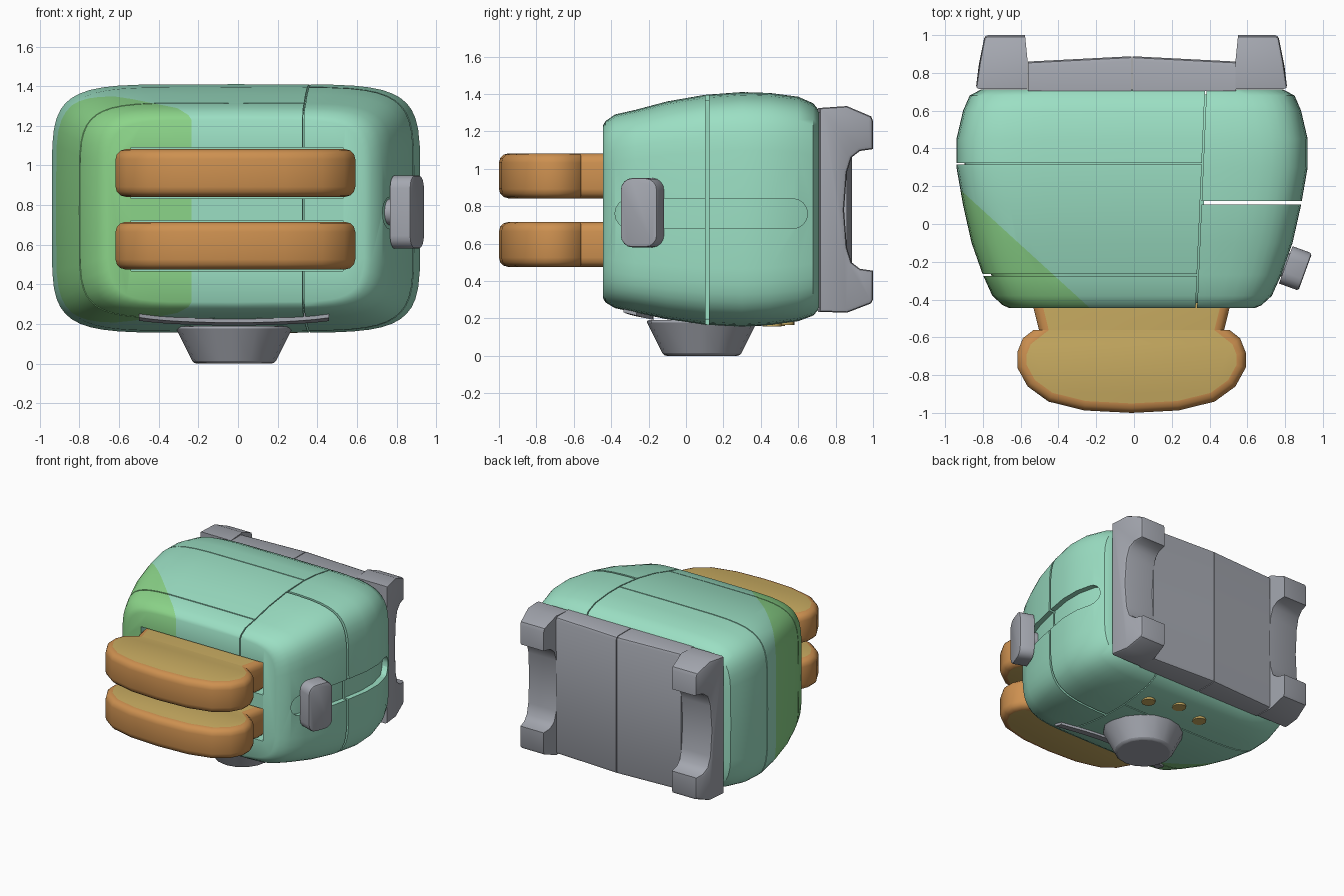
import bpy, bmesh, math
from mathutils import Vector

if "Cube" in bpy.data.objects:
    bpy.data.objects.remove(bpy.data.objects["Cube"])


def material(name, rgb):
    m = bpy.data.materials.new(name)
    m.diffuse_color = (*rgb, 1)
    m.use_nodes = True
    m.node_tree.nodes["Principled BSDF"].inputs["Base Color"].default_value = m.diffuse_color
    return m


MINT = material("mint", (0.33, 0.74, 0.55))
LIME = material("lime", (0.26, 0.66, 0.25))
GREY = material("grey", (0.37, 0.385, 0.43))
CRUST = material("crust", (0.61, 0.28, 0.08))
CRUMB = material("crumb", (0.58, 0.41, 0.12))


def finish(name, bm, mats, smooth=True):
    bmesh.ops.recalc_face_normals(bm, faces=bm.faces[:])
    me = bpy.data.meshes.new(name)
    bm.to_mesh(me)
    bm.free()
    for m in mats:
        me.materials.append(m)
    ob = bpy.data.objects.new(name, me)
    bpy.context.collection.objects.link(ob)
    if smooth:
        shade(ob)
    return ob


def shade(ob):
    bpy.ops.object.select_all(action='DESELECT')
    ob.select_set(True)
    bpy.context.view_layer.objects.active = ob
    bpy.ops.object.shade_smooth_by_angle(angle=math.radians(35))


def prism(pts, axis, lo, hi):
    """Extrude a 2D outline along x (points are y,z) or z (points are x,y)."""
    bm = bmesh.new()
    put = (lambda u, v, w: (w, u, v)) if axis == 'x' else (lambda u, v, w: (u, v, w))
    a = [bm.verts.new(put(u, v, lo)) for u, v in pts]
    b = [bm.verts.new(put(u, v, hi)) for u, v in pts]
    n = len(pts)
    bm.faces.new(a)
    bm.faces.new(b)
    for i in range(n):
        bm.faces.new((a[i], a[(i + 1) % n], b[(i + 1) % n], b[i]))
    bmesh.ops.recalc_face_normals(bm, faces=bm.faces[:])
    return bm


def bevel(bm, edges, width, segs):
    bmesh.ops.bevel(bm, geom=edges, offset=width, segments=segs, profile=0.5, affect='EDGES')


def box(x0, x1, y0, y1, z0, z1):
    return prism([(x0, y0), (x1, y0), (x1, y1), (x0, y1)], 'z', z0, z1)


# Body stations along y: y, half width, low z, high z
ST = [(-.445, .65, .31, 1.23), (-.43, .685, .285, 1.255), (-.38, .74, .255, 1.29),
      (-.27, .79, .23, 1.315), (-.1, .85, .195, 1.36), (.1, .895, .165, 1.395),
      (.3, .93, .155, 1.41), (.45, .93, .163, 1.405), (.6, .895, .185, 1.385),
      (.68, .86, .215, 1.35), (.712, .80, .25, 1.31)]
CX, POW, RING = -0.01, 6, 48


def loft(scale=1.0):
    bm = bmesh.new()
    rings = []
    for y, hx, lo, hi in ST:
        ring = []
        for i in range(RING):
            t = 2 * math.pi * i / RING
            c, s = math.cos(t), math.sin(t)
            px = math.copysign(abs(c) ** (2 / POW), c) * hx * scale
            pz = math.copysign(abs(s) ** (2 / POW), s) * (hi - lo) / 2 * scale
            ring.append(bm.verts.new((CX + px, .13 + (y - .13) * scale, (lo + hi) / 2 + pz)))
        rings.append(ring)
    for a, b in zip(rings, rings[1:]):
        for i in range(RING):
            j = (i + 1) % RING
            bm.faces.new((a[i], a[j], b[j], b[i]))
    bm.faces.new(rings[0])
    bm.faces.new(rings[-1])
    bmesh.ops.recalc_face_normals(bm, faces=bm.faces[:])
    return bm


def bottom(x, y):
    """Height of the body's underside."""
    for p, q in zip(ST, ST[1:]):
        if p[0] <= y <= q[0]:
            f = (y - p[0]) / (q[0] - p[0])
            hx, lo, hi = [p[k] + f * (q[k] - p[k]) for k in (1, 2, 3)]
            r = (1 - min(1, abs((x - CX) / hx)) ** POW) ** (1 / POW)
            return (lo + hi) / 2 - (hi - lo) / 2 * r


def slice_off(bm, co, no):
    bmesh.ops.bisect_plane(bm, geom=bm.verts[:] + bm.edges[:] + bm.faces[:], dist=1e-5,
                           plane_co=co, plane_no=no, clear_outer=True)
    bmesh.ops.holes_fill(bm, edges=[e for e in bm.edges if e.is_boundary], sides=0)


def paint_lime(bm):
    co, no = Vector((-.94, .2, 0)), Vector((-.63, -.69, 0))
    bmesh.ops.bisect_plane(bm, geom=bm.verts[:] + bm.edges[:] + bm.faces[:], dist=1e-5,
                           plane_co=co, plane_no=no)
    for f in bm.faces:
        f.material_index = int((f.calc_center_median() - co).dot(no) > 0)


def cut(ob, cutters):
    for c in cutters:
        m = ob.modifiers.new("cut", 'BOOLEAN')
        m.operation, m.solver, m.object = 'DIFFERENCE', 'EXACT', c
    bpy.context.view_layer.update()
    ev = ob.evaluated_get(bpy.context.evaluated_depsgraph_get())
    me = bpy.data.meshes.new_from_object(ev)
    ob.modifiers.clear()
    ob.data = me
    shade(ob)


# Cutters: two bread slots, the lever slot, the see-through slit
BREAD_Z = (.962, .595)
slots = [finish("slot_cutter", box(-.54, .53, -.6, .1, z - .128, z + .128), [], False)
         for z in BREAD_Z]
cap = []
for yc, a0 in ((.57, -90), (-.30, 90)):
    cap += [(yc + .08 * math.cos(math.radians(a0 + k * 22.5)),
             .76 + .08 * math.sin(math.radians(a0 + k * 22.5))) for k in range(9)]
lever_cut = finish("lever_slot_cutter", prism(cap, 'x', .6, 1.2), [], False)
slit = finish("slit_cutter", box(.37, 1.2, .104, .122, -.2, 1.6), [], False)

# Body panels, separated by thin seams
SEAM_CO, SEAM_N, G = Vector((.355, .135, 0)), Vector((1, -.043, 0)).normalized(), .004
left = [("front", None, -.27, True), ("middle", -.27, .32, True), ("back", .32, None, False)]
right = [("front", None, .113, True), ("back", .113, None, False)]
for side, rows, gap in (("left", left, G), ("right", right, .009)):
    for label, y0, y1, slotted in rows:
        bm = loft()
        d = 1 if side == "left" else -1
        slice_off(bm, SEAM_CO - SEAM_N * G * d, SEAM_N * d)
        if y0 is not None:
            slice_off(bm, (0, y0 + gap, 0), (0, -1, 0))
        if y1 is not None:
            slice_off(bm, (0, y1 - gap, 0), (0, 1, 0))
        if side == "left":
            paint_lime(bm)
        ob = finish(f"{side}_{label}_panel", bm, [MINT, LIME])
        cutters = (slots if slotted else []) + ([lever_cut] if side == "right" else [])
        if cutters:
            cut(ob, cutters)

# Inner body visible in the seams and behind the lever slot
bm = loft(.955)
paint_lime(bm)
cut(finish("inner_body", bm, [MINT, LIME]), slots + [slit])
for c in slots + [lever_cut, slit]:
    c.hide_render = True
    c.hide_viewport = True

# Bread slices: rounded lobe and straight lower part
half = [(.25, -.987), (.44, -.94), (.55, -.86), (.605, -.76), (.605, -.68), (.575, -.605), (.52, -.562)]
lobe = [(-x, y) for x, y in reversed(half)] + [(0, -1)] + half
neck = [(-.49, -.562), (.49, -.562), (.52, -.44), (.52, .05), (-.52, .05), (-.52, -.44)]
for n, zc in enumerate(BREAD_Z):
    for label, pts in (("crown", lobe), ("base", neck)):
        bm = prism([(x - .013, y) for x, y in pts], 'z', zc - .12, zc + .12)
        rim = [e for e in bm.edges if abs(e.verts[0].co.z - e.verts[1].co.z) < .01
               and any(abs(v.co.y + .562) > .001 for v in e.verts)]
        bevel(bm, rim, .05, 3)
        bm.normal_update()
        for f in bm.faces:
            f.material_index = int(abs(f.normal.z) > .99)
        finish(f"bread_{n + 1}_{label}", bm, [CRUST, CRUMB])

# Base plate in two halves
for label, x0, x1, y0, y1 in (("left", -.56, -.014, .86, .888), ("right", -.008, .54, .888, .86)):
    bm = prism([(x0, .705), (x1, .705), (x1, y1), (x0, y0)], 'z', .235, 1.325)
    bevel(bm, [e for e in bm.edges if all(v.co.y > .8 for v in e.verts)
               and abs(e.verts[0].co.x - e.verts[1].co.x) > .1], .025, 2)
    finish(f"{label}_base_plate", bm, [GREY])

# Feet: C-shaped end blocks, tapering to the tips
C = [(.715, .235), (.86, .23), (.99, .28), (1.0, .30), (1.0, .455), (.93, .465), (.885, .50), (.86, .58),
     (.845, .78), (.86, .98), (.885, 1.06), (.93, 1.095), (1.0, 1.105), (1.0, 1.255), (.99, 1.28),
     (.86, 1.335), (.715, 1.325)]
for label, s in (("left", -1), ("right", 1)):
    bm = prism(C, 'x', .55, .825)
    for v in bm.verts:
        if v.co.x > .7:
            v.co.x -= max(0, v.co.y - .76) * .2
        else:
            v.co.x += max(0, v.co.y - .86) * .1
        v.co.x = v.co.x * s - .013
    bmesh.ops.recalc_face_normals(bm, faces=bm.faces[:])
    bevel(bm, [e for e in bm.edges if abs(e.verts[0].co.x - e.verts[1].co.x) < .1
               and all(abs(v.co.x + .013) > .7 for v in e.verts)], .018, 2)
    finish(f"{label}_foot", bm, [GREY])

# Dial on the underside
bpy.ops.mesh.primitive_cone_add(vertices=16, radius1=.205, radius2=.3, depth=.19, location=(-.02, .085, .095))
dial = bpy.context.object
dial.name = "dial"
dial.data.materials.append(GREY)
b = dial.modifiers.new("soft_edge", 'BEVEL')
b.width, b.segments = .015, 2
shade(dial)

# Curved trim strip in front of the dial
bm = bmesh.new()
rows = []
for i in range(17):
    u = -1 + i / 8
    x = -.02 + .48 * u
    yc = -.21 - .09 * u * u
    rows.append([bm.verts.new((x, y, bottom(x, y) + dz)) for y, dz in
                 ((yc - .035, .02), (yc - .035, -.018), (yc + .035, -.018), (yc + .035, .02))])
for a, c in zip(rows, rows[1:]):
    for k in range(4):
        bm.faces.new((a[k], a[(k + 1) % 4], c[(k + 1) % 4], c[k]))
bm.faces.new(rows[0])
bm.faces.new(rows[-1])
finish("trim_strip", bm, [GREY])

# Three round buttons
for i, (x, y) in enumerate(((.25, .46), (.02, .53), (-.21, .48))):
    bpy.ops.mesh.primitive_cylinder_add(vertices=16, radius=.05, depth=.03,
                                        location=(x, y, bottom(x, y) + .006))
    ob = bpy.context.object
    ob.name = f"button_{i + 1}"
    ob.data.materials.append(CRUMB)
    shade(ob)

# Lever knob and stem, tilted with the side wall
tilt = math.radians(-20)
bm = box(-.055, .055, -.105, .105, -.185, .185)
bevel(bm, [e for e in bm.edges if abs(e.verts[0].co.x - e.verts[1].co.x) > .05], .065, 4)
bevel(bm, [e for e in bm.edges if all(v.co.x > .05 for v in e.verts)], .012, 2)
knob = finish("lever_knob", bm, [GREY])
knob.location, knob.rotation_euler = (.855, -.235, .765), (0, 0, tilt)
bpy.ops.mesh.primitive_cylinder_add(vertices=16, radius=.065, depth=.14, location=(.77, -.205, .765),
                                    rotation=(0, math.pi / 2, tilt))
stem = bpy.context.object
stem.name = "lever_stem"
stem.data.materials.append(GREY)
shade(stem)
